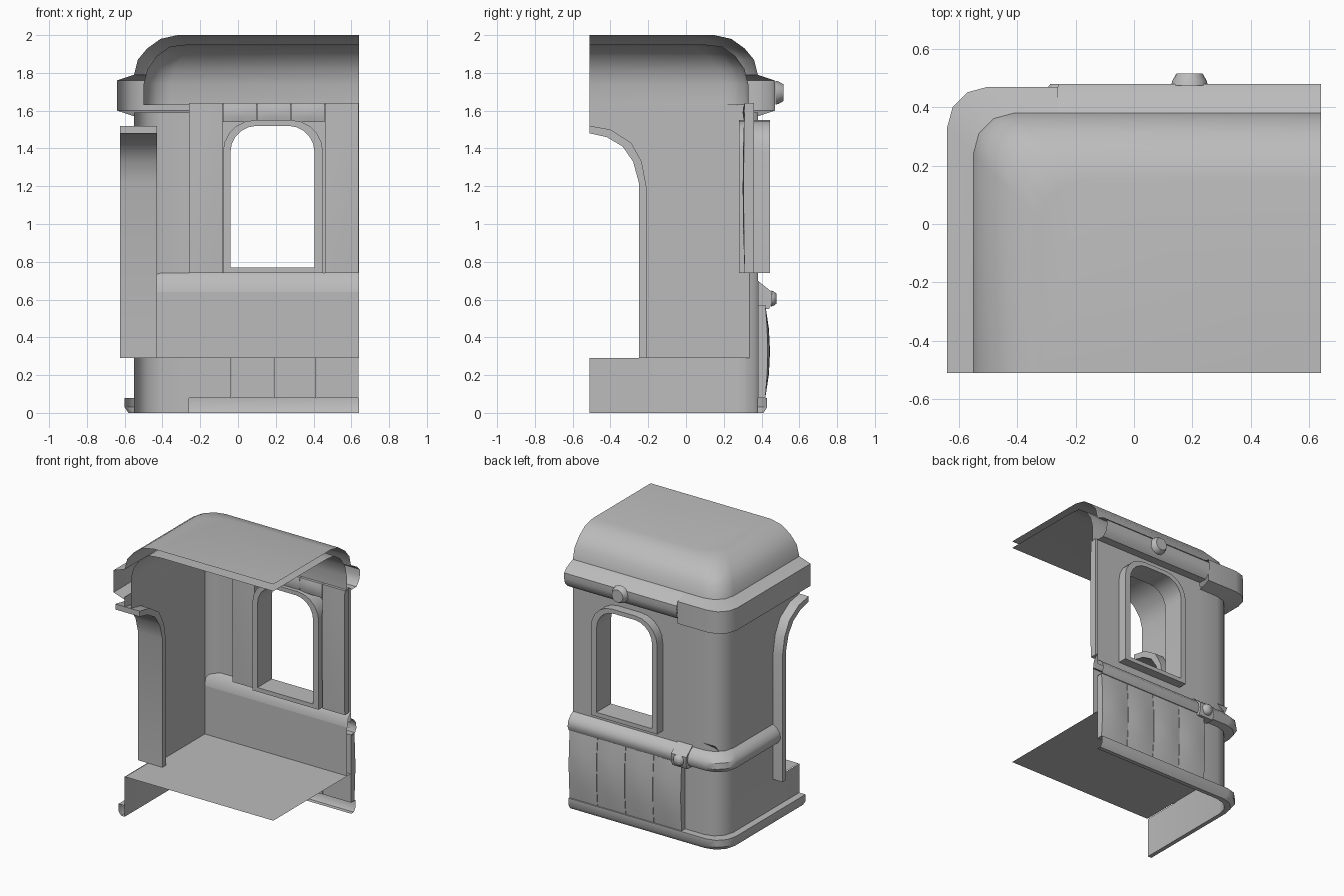
import bpy, bmesh, math
from mathutils import Vector

cube = bpy.data.objects.get("Cube")
if cube:
    bpy.data.objects.remove(cube)

grey = bpy.data.materials.new("plain_grey")
grey.use_nodes = True
COLOUR = (0.5, 0.5, 0.5, 1)
grey.diffuse_color = COLOUR
grey.node_tree.nodes["Principled BSDF"].inputs["Base Color"].default_value = COLOUR

# Cut planes, outer wall planes, corner radius, end of the corner piece
CUT_X, CUT_Y = 0.64, -0.51
WALL_X, WALL_Y, RADIUS = -0.55, 0.38, 0.14
CORNER_END = -0.26
DOOR_Y = -0.21
FLOOR_Z = 0.29


def finish(name, bm, smooth=True, angle=35):
    mesh = bpy.data.meshes.new(name)
    bmesh.ops.recalc_face_normals(bm, faces=bm.faces)
    bm.to_mesh(mesh)
    bm.free()
    obj = bpy.data.objects.new(name, mesh)
    bpy.context.collection.objects.link(obj)
    mesh.materials.append(grey)
    if smooth:
        bpy.ops.object.select_all(action="DESELECT")
        obj.select_set(True)
        bpy.context.view_layer.objects.active = obj
        bpy.ops.object.shade_smooth_by_angle(angle=math.radians(angle))
    return obj


def loft(name, rings, closed=False, cap_point=None, caps=False):
    """Skin a list of matching rings; optionally close across or cap them."""
    bm = bmesh.new()
    rows = [[bm.verts.new(p) for p in ring] for ring in rings]
    pairs = list(zip(rows, rows[1:]))
    if closed:
        pairs.append((rows[-1], rows[0]))
    for a, b in pairs:
        for i in range(len(a) - 1):
            bm.faces.new((a[i], a[i + 1], b[i + 1], b[i]))
    if cap_point:
        bm.faces.new(rows[-1] + [bm.verts.new(cap_point)])
    if caps:
        for end in (0, -1):
            bm.faces.new([row[end] for row in rows])
    return finish(name, bm)


def path(d, z, x_end=CUT_X, y_end=CUT_Y):
    """Plan line along the back, round the corner and down the side; d is outward."""
    cx, cy = WALL_X - d + RADIUS, WALL_Y + d - RADIUS
    pts = [(x_end, cy + RADIUS, z)]
    for i in range(4):
        a = math.radians(90 + 30 * i)
        pts.append((cx + RADIUS * math.cos(a), cy + RADIUS * math.sin(a), z))
    return pts + [(cx - RADIUS, y_end, z)]


def sweep(name, profile, x_end=CUT_X, y_end=CUT_Y, **kw):
    return loft(name, [path(d, z, x_end, y_end) for d, z in profile], **kw)


def straight(name, profile, x0, x1, **kw):
    """Run a (y, z) profile along x."""
    return loft(name, [[(x0, y, z), (x1, y, z)] for y, z in profile], **kw)


def sheet(name, *polys):
    bm = bmesh.new()
    for poly in polys:
        bm.faces.new([bm.verts.new(p) for p in poly])
    return finish(name, bm, False)


def plank(name, x0, x1, z0, z1, y_in, y_out, bulge):
    """Slightly pillowed board."""
    n = 4
    bm = bmesh.new()
    bmesh.ops.create_cube(bm, size=1)
    bmesh.ops.subdivide_edges(bm, edges=bm.edges[:], cuts=n - 1, use_grid_fill=True)
    for v in bm.verts:
        u, w, t = v.co.x, v.co.z, v.co.y + 0.5
        swell = bulge * (1 - 4 * w * w) * (1 - 2 * u * u) * t
        v.co = ((x0 + x1) / 2 + u * (x1 - x0), y_in + t * (y_out - y_in) + swell,
                (z0 + z1) / 2 + w * (z1 - z0))
    return finish(name, bm)


def arch(x0, x1, z0, z1, r, seg=5):
    """Open-bottom window outline from lower left to lower right, in (x, z)."""
    pts = [(x0, z0)]
    for cx, start in ((x0 + r, 180), (x1 - r, 90)):
        for i in range(seg + 1):
            a = math.radians(start - 90 * i / seg)
            pts.append((cx + r * math.cos(a), z1 - r + r * math.sin(a)))
    return pts + [(x1, z0)]


def stud(name, loc, r1, r2, depth):
    """Round boss facing the back."""
    bm = bmesh.new()
    rings = []
    for r, y in ((r1, 0), (r1 * 0.93, depth * 0.4), (r2, depth)):
        rings.append([bm.verts.new(Vector(loc) + Vector(
            (r * math.cos(i * math.pi / 8), y, r * math.sin(i * math.pi / 8)))) for i in range(16)])
    for a, b in zip(rings, rings[1:]):
        for i in range(16):
            bm.faces.new((a[i], a[i - 1], b[i - 1], b[i]))
    bm.faces.new(rings[-1])
    return finish(name, bm, angle=60)


# Roof: outer dome and inner ceiling
sweep("roof_dome", [(0, 1.79), (-0.02, 1.87), (-0.07, 1.93), (-0.14, 1.98), (-0.23, 2.0)],
      cap_point=(CUT_X, CUT_Y, 2.0))
sweep("ceiling", [(-0.05, 1.63), (-0.05, 1.74), (-0.07, 1.82), (-0.12, 1.89), (-0.19, 1.94),
                  (-0.28, 1.95)], cap_point=(CUT_X, CUT_Y, 1.95))

# Cornice: square corner piece and rounded back moulding
sweep("cornice_corner", [(0, 1.57), (0.09, 1.6), (0.09, 1.76), (0, 1.79)], x_end=CORNER_END)
straight("cornice_back", [(0.38, 1.62), (0.44, 1.62), (0.47, 1.65), (0.48, 1.69), (0.48, 1.73),
                          (0.45, 1.76), (0.38, 1.79)], CORNER_END, CUT_X)
stud("cornice_stud", (0.19, 0.475, 1.695), 0.063, 0.045, 0.04)

# Side walls with the arched doorway
door_outer = [(-0.21, FLOOR_Z), (-0.21, 1.2), (-0.235, 1.33), (-0.29, 1.43), (-0.4, 1.5), (CUT_Y, 1.52)]
door_inner = [(-0.25, FLOOR_Z), (-0.25, 1.22), (-0.28, 1.33), (-0.335, 1.41), (-0.42, 1.46), (CUT_Y, 1.48)]
for name, x, y, top in (("side_wall_outer", WALL_X, WALL_Y - RADIUS, 1.59),
                        ("side_wall_inner", -0.5, 0.335, 1.64)):
    sheet(name, [(x, a, b) for a, b in door_outer + [(CUT_Y, top), (y, top), (y, FLOOR_Z)]])
JAMB = (-0.625, -0.43)
loft("door_frame", [[(x, y, z) for y, z in line] for line, x in
                    ((door_outer, JAMB[0]), (door_outer, JAMB[1]),
                     (door_inner, JAMB[1]), (door_inner, JAMB[0]))], closed=True, caps=True)

# Lower skirt, corner wall, plinth and floor
sweep("skirt", [(0, 0), (0, FLOOR_Z)], x_end=CORNER_END)
sweep("corner_wall", [(0, FLOOR_Z), (0, 1.59)], x_end=CORNER_END, y_end=WALL_Y - RADIUS - 0.001)
sweep("plinth", [(0, 0), (0.03, 0), (0.05, 0.03), (0.05, 0.08), (0, 0.08)])
sheet("floor", path(-0.005, FLOOR_Z) + [(CUT_X, CUT_Y, FLOOR_Z)])
sheet("inner_back_wall", [(-0.5, 0.335, FLOOR_Z), (CUT_X, 0.335, FLOOR_Z),
                          (CUT_X, 0.335, 0.64), (-0.5, 0.335, 0.64)])
straight("inner_sill", [(0.36, 0.63), (0.335, 0.64), (0.345, 0.7), (0.38, 0.74)], -0.5, CUT_X)

# Belt moulding with its clasp
sweep("belt", [(0, 0.56), (0.045, 0.57), (0.06, 0.6), (0.055, 0.64), (0.03, 0.67), (0, 0.69)],
      y_end=DOOR_Y)
straight("belt_clasp", [(0.38, 0.55), (0.44, 0.55), (0.455, 0.58), (0.455, 0.64), (0.38, 0.7)],
         -0.32, -0.2, caps=True)
stud("belt_stud", (CORNER_END, 0.45, 0.605), 0.042, 0.026, 0.03)

# Back wall around the window, built as two halves
MID = 0.185
outline = arch(-0.06, 0.43, 0.755, 1.535, 0.155)
half = len(outline) // 2
halves = []
for x_edge, curve in ((CORNER_END, outline[:half]), (CUT_X, outline[:half - 1:-1])):
    poly = [(x_edge, 0.66), (MID, 0.66), (MID, 0.755)] + curve
    poly += [(MID, 1.535), (MID, 1.63), (x_edge, 1.63)]
    halves.append([(x, WALL_Y, z) for x, z in poly])
sheet("back_wall", *halves)

# Window frame and sill
big, small = arch(-0.08, 0.45, 0.74, 1.55, 0.17), arch(-0.04, 0.405, 0.77, 1.52, 0.14)
big.append(big[0])
small.append(small[0])
loft("window_frame", [[(x, y, z) for x, z in line] for line, y in
                      ((big, 0.28), (big, 0.445), (small, 0.445), (small, 0.28))], closed=True)

# Boards: outer lower cladding and inner upper lining
for i in range(4):
    x = CORNER_END + 0.225 * i
    plank(f"lower_board_{i + 1}", x, x + 0.222, 0.08, 0.57, 0.38, 0.42, 0.025)
for i in range(5):
    x = CORNER_END + 0.18 * i
    bottom = 0.74 if i in (0, 4) else 1.54
    plank(f"lining_board_{i + 1}", x, x + 0.178, bottom, 1.64, 0.36, 0.31, -0.01)
